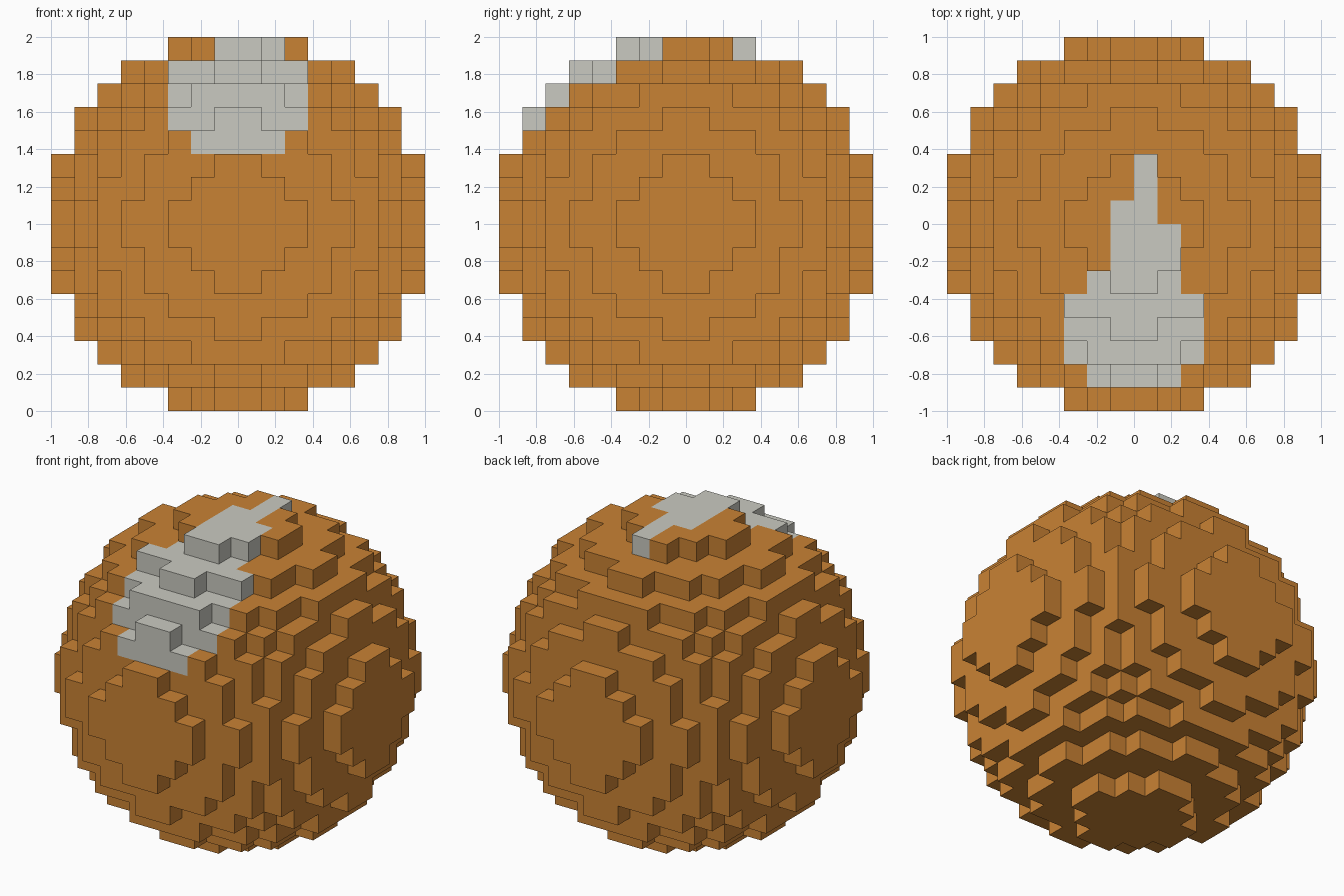
import bpy
import bmesh
from mathutils import Vector

cube = bpy.data.objects.get("Cube")
if cube:
    bpy.data.objects.remove(cube, do_unlink=True)

RADIUS = 8             # ball radius in blocks
BLOCK = 1 / RADIUS     # block edge length


def make_material(name, rgb):
    mat = bpy.data.materials.new(name)
    mat.use_nodes = True
    colour = (*rgb, 1)
    mat.diffuse_color = colour
    mat.node_tree.nodes["Principled BSDF"].inputs["Base Color"].default_value = colour
    return mat


# Pale patch, as column bands: first y, end y, first x, end x (in blocks)
PATCH_BANDS = [
    (-7, -6, -2, 2),
    (-6, -3, -3, 3),
    (-3, -2, -2, 2),
    (-2, 0, -1, 2),
    (0, 1, -1, 1),
    (1, 3, 0, 1),
]
PATCH_FLOOR = 3        # the patch covers only blocks from this layer up


def is_solid(cell):
    return sum((c + 0.5) ** 2 for c in cell) <= RADIUS ** 2


def is_patch(cell):
    x, y, z = cell
    return z >= PATCH_FLOOR and any(
        y0 <= y < y1 and x0 <= x < x1 for y0, y1, x0, x1 in PATCH_BANDS)


def add_block_side(bm, vert_at, cell, axis, side):
    """Add one outward-facing square of a block."""
    u, v = (axis + 1) % 3, (axis + 2) % 3
    loop = [(0, 0), (1, 0), (1, 1), (0, 1)]
    corners = []
    for du, dv in loop if side > 0 else reversed(loop):
        p = list(cell)
        p[axis] += max(side, 0)
        p[u] += du
        p[v] += dv
        key = tuple(p)
        if key not in vert_at:
            vert_at[key] = bm.verts.new(Vector(key) * BLOCK + Vector((0, 0, 1)))
        corners.append(vert_at[key])
    face = bm.faces.new(corners)
    face.material_index = int(is_patch(cell))


# Stepped ball: keep only the exposed sides of its blocks
bm = bmesh.new()
vert_at = {}
span = range(-RADIUS, RADIUS)
for cell in ((x, y, z) for x in span for y in span for z in span):
    if not is_solid(cell):
        continue
    for axis in range(3):
        for side in (-1, 1):
            neighbour = list(cell)
            neighbour[axis] += side
            if not is_solid(neighbour):
                add_block_side(bm, vert_at, cell, axis, side)

mesh = bpy.data.meshes.new("block_ball")
bm.to_mesh(mesh)
bm.free()
mesh.materials.append(make_material("orange", (0.584, 0.223, 0.034)))
mesh.materials.append(make_material("pale_grey", (0.591, 0.591, 0.533)))
ball = bpy.data.objects.new("block_ball", mesh)
bpy.context.collection.objects.link(ball)
